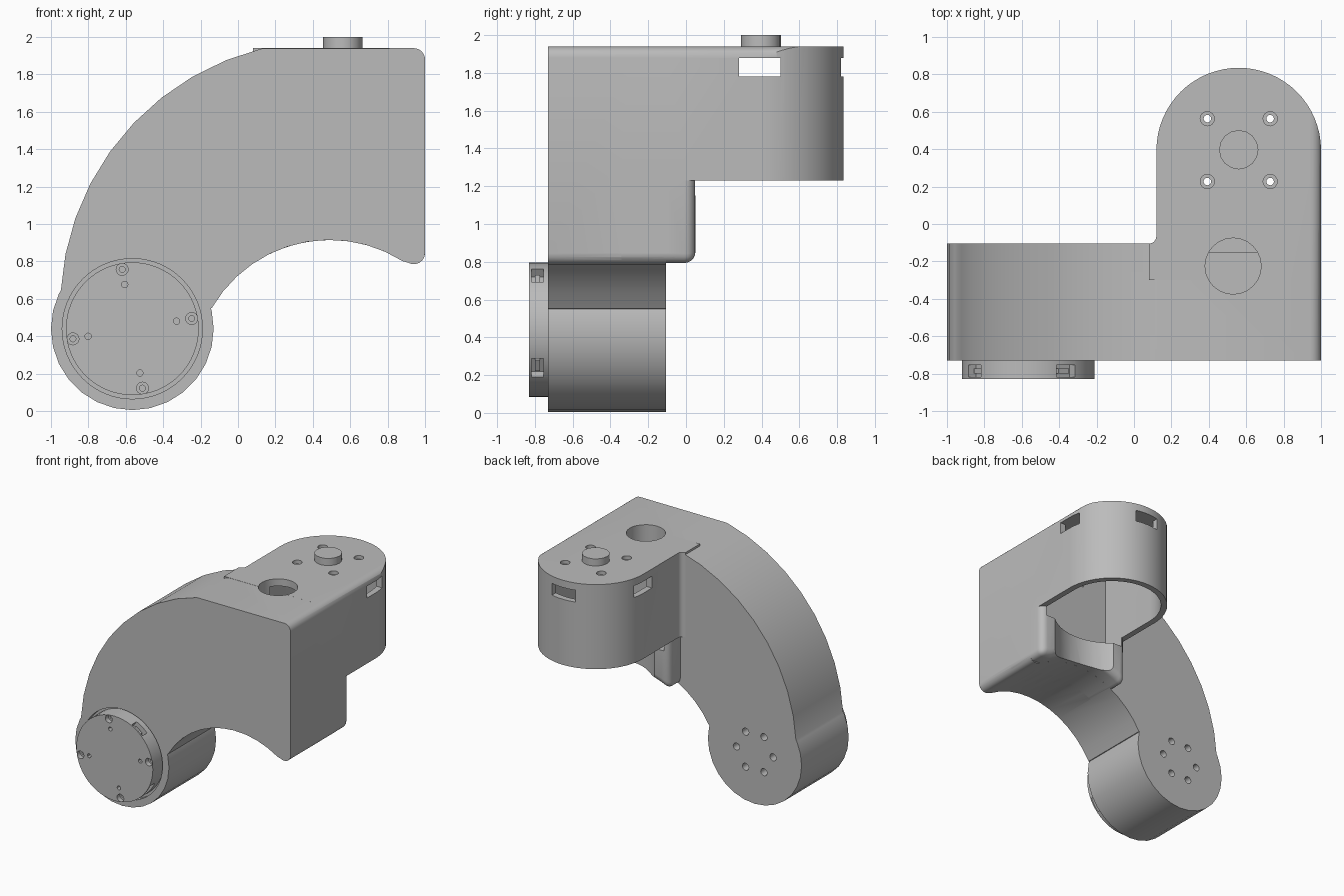
import bpy, bmesh
from math import sin, cos, radians
from mathutils import Matrix

cube = bpy.data.objects.get("Cube")
if cube:
    bpy.data.objects.remove(cube, do_unlink=True)

grey = bpy.data.materials.new("matte grey")
grey.use_nodes = True
grey.diffuse_color = (0.5, 0.5, 0.5, 1)
grey.node_tree.nodes["Principled BSDF"].inputs["Base Color"].default_value = (0.5, 0.5, 0.5, 1)


def arc(cx, cy, r, a0, a1, n):
    """Points on an arc, angles in degrees."""
    steps = [radians(a0 + (a1 - a0) * i / n) for i in range(n + 1)]
    return [(cx + r * cos(a), cy + r * sin(a)) for a in steps]


def prism(name, points, axis, lo, hi):
    """Extrude a flat outline along y (x,z outline) or z (x,y outline)."""
    bm = bmesh.new()
    place = (lambda p: (p[0], lo, p[1])) if axis == "y" else (lambda p: (p[0], p[1], lo))
    face = bm.faces.new([bm.verts.new(place(p)) for p in points])
    moved = bmesh.ops.extrude_face_region(bm, geom=[face])["geom"]
    shift = (0, hi - lo, 0) if axis == "y" else (0, 0, hi - lo)
    bmesh.ops.translate(bm, vec=shift, verts=[v for v in moved if isinstance(v, bmesh.types.BMVert)])
    bmesh.ops.recalc_face_normals(bm, faces=bm.faces)
    mesh = bpy.data.meshes.new(name)
    bm.to_mesh(mesh)
    bm.free()
    mesh.materials.append(grey)
    ob = bpy.data.objects.new(name, mesh)
    bpy.context.collection.objects.link(ob)
    return ob


def rod(name, cx, cy, r, axis, lo, hi, n=24):
    return prism(name, arc(cx, cy, r, 0, 360, n)[:-1], axis, lo, hi)


def box(name, x0, x1, y0, y1, z0, z1):
    return prism(name, [(x0, y0), (x1, y0), (x1, y1), (x0, y1)], "z", z0, z1)


def apply_modifier(ob, mod):
    bpy.context.view_layer.objects.active = ob
    bpy.ops.object.modifier_apply(modifier=mod.name)


def combine(ob, other, operation="DIFFERENCE"):
    mod = ob.modifiers.new("combine", "BOOLEAN")
    mod.operation = operation
    mod.solver = "EXACT"
    mod.object = other
    apply_modifier(ob, mod)
    bpy.data.objects.remove(other, do_unlink=True)


def finish(ob):
    bpy.ops.object.select_all(action="DESELECT")
    ob.select_set(True)
    bpy.context.view_layer.objects.active = ob
    bpy.ops.object.shade_smooth_by_angle(angle=radians(30))


HUB = (-0.565, 0.44)      # x, z of the lower joint
HEAD = (0.56, 0.395)      # x, y of the upper joint
FRONT, BACK, TOP = -0.73, -0.105, 1.94

# Curved arm
outline = (arc(0.47, 0.56, 1.42, 176.8, 103.9, 9) + [(1, TOP)]
           + arc(0.94, 0.845, 0.06, 0, -120, 6)
           + arc(0.49, 0.188, 0.727, 57.6, 150, 11) + [HUB])
arm = prism("curved_arm", outline, "y", FRONT, BACK)
combine(arm, rod("hub", *HUB, 0.435, "y", FRONT, BACK, 28), "UNION")

# Rounded lip under the head
lip_outline = arc(0.49, 0.188, 0.727, 120, 57.6, 8) + [(1, 0.785), (1, 1.4), (0.127, 1.4)]
lip = prism("lip", lip_outline, "y", -0.4, 0.05)
bevel = lip.modifiers.new("round", "BEVEL")
bevel.width, bevel.segments = 0.08, 5
bevel.limit_method, bevel.angle_limit = "ANGLE", radians(40)
apply_modifier(lip, bevel)
combine(arm, lip, "UNION")

# Rounded head housing with a small fillet against the arm
head_outline = ([(1, -0.3)] + arc(*HEAD, 0.44, 0, 180, 32)
                + arc(0.08, BACK + 0.04, 0.04, 0, -90, 4) + [(0.08, -0.3)])
combine(arm, prism("head", head_outline, "z", 1.23, TOP), "UNION")

# Rounded top edge on the outer side
edge = arc(0.94, 1.88, 0.06, 90, 0, 6) + [(1.05, 1.88), (1.05, 2.05), (0.94, 2.05)]
combine(arm, prism("edge_cutter", edge, "y", -0.8, 0.9))

# Hollow head, and the round clearance in the lip
cavity = [(0.95, -0.15)] + arc(*HEAD, 0.39, 0, 180, 32) + [(0.17, -0.15)]
combine(arm, prism("cavity_cutter", cavity, "z", 1.15, 1.88))
combine(arm, rod("lip_cutter", *HEAD, 0.46, "z", 0.5, 1.2, 48))

# Slots through the head walls
combine(arm, box("slot_cutter", 0, 1.1, 0.28, 0.5, 1.78, 1.879))
combine(arm, box("slot_cutter", 0.45, 0.67, 0.6, 0.9, 1.78, 1.879))

# Cable hole and four countersunk screw holes on top
combine(arm, rod("cable_cutter", 0.53, -0.225, 0.15, "z", 1.7, 2.1))
for dx in (-0.168, 0.168):
    for dy in (-0.168, 0.168):
        x, y = HEAD[0] + dx, HEAD[1] + dy
        combine(arm, rod("screw_cutter", x, y, 0.02, "z", 1.8, 2.1, 16))
        combine(arm, rod("screw_cutter", x, y, 0.038, "z", 1.91, 2.1, 16))

# Six bolt holes on the back of the hub
for x, z in arc(*HUB, 0.17, 0, 300, 5):
    combine(arm, rod("bolt_cutter", x, z, 0.03, "y", -0.17, 0, 16))

# Recess around the front cap
combine(arm, rod("recess_cutter", *HUB, 0.375, "y", -0.8, FRONT + 0.04, 64))
finish(arm)

# Front cap with screw holes
cap = rod("front_cap", *HUB, 0.355, "y", -0.83, FRONT + 0.04, 64)
for x, z in arc(*HUB, 0.322, 9.7, 279.7, 3):
    combine(cap, rod("screw_cutter", x, z, 0.032, "y", -0.9, -0.79, 16))
    combine(cap, rod("screw_cutter", x, z, 0.016, "y", -0.9, -0.76, 12))
for x, z in arc(*HUB, 0.24, 9.7, 279.7, 3):
    combine(cap, rod("pin_cutter", x, z, 0.017, "y", -0.9, -0.79, 12))

# Notches in the cap rim, each with a small clip inside
for angle in (55, 145, 235, 325):
    spin = (Matrix.Translation((HUB[0], 0, HUB[1]))
            @ Matrix.Rotation(radians(-angle), 4, "Y"))
    notch = box("notch_cutter", 0.30, 0.4, -0.818, -0.755, -0.06, 0.06)
    notch.data.transform(spin)
    combine(cap, notch)
    clip = box("cap_clip", 0.295, 0.33, -0.8, -0.773, -0.035, 0.035)
    clip.data.transform(spin)
finish(cap)

# Peg on top of the head
finish(rod("top_peg", 0.56, 0.397, 0.105, "z", 1.9, 2.0, 16))
